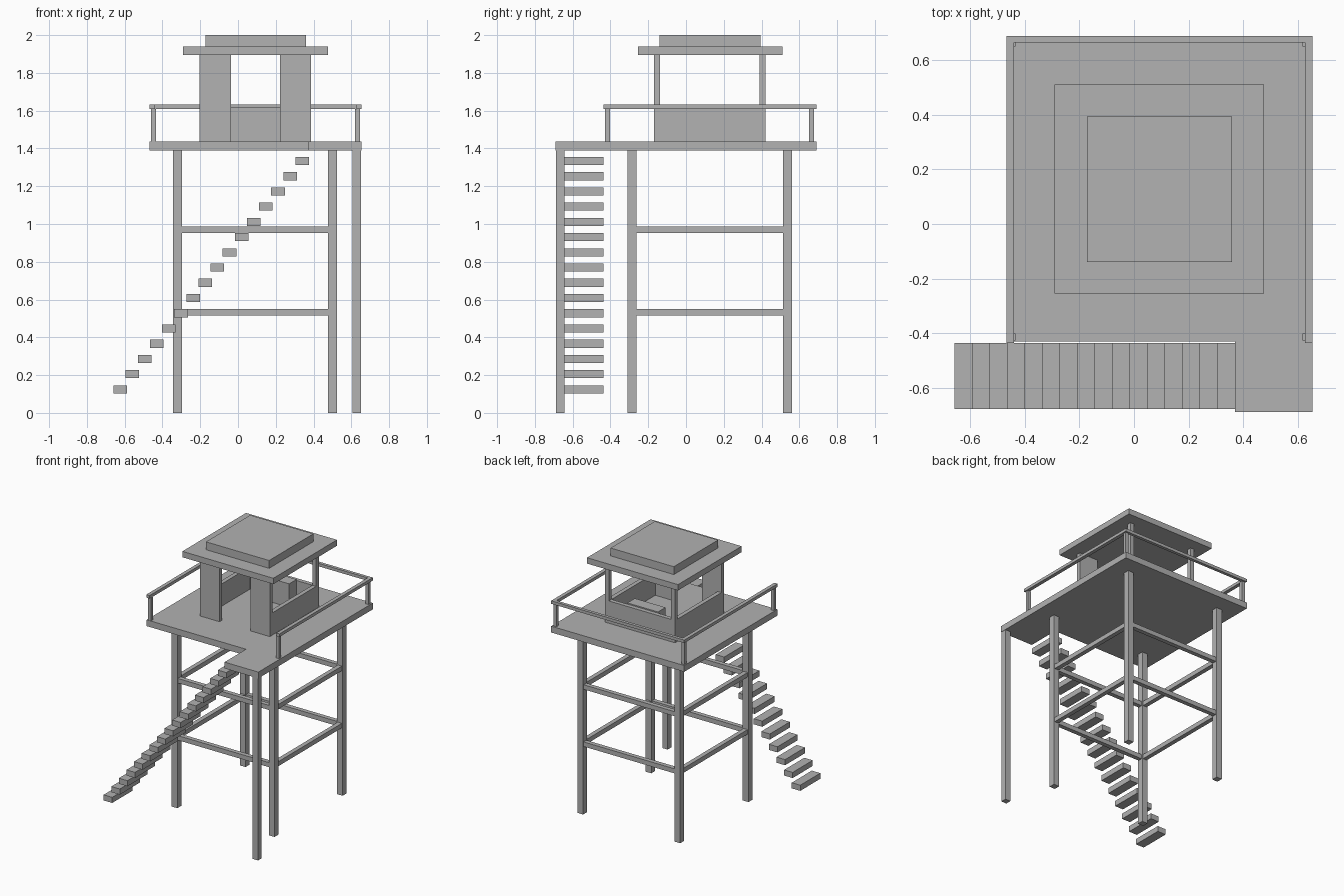
import bpy
import bmesh

cube = bpy.data.objects.get("Cube")
if cube:
    bpy.data.objects.remove(cube, do_unlink=True)

grey = bpy.data.materials.new("plain_grey")
grey.use_nodes = True
colour = (0.445, 0.445, 0.445, 1)
grey.diffuse_color = colour
grey.node_tree.nodes["Principled BSDF"].inputs["Base Color"].default_value = colour


def prism(name, outline, z0, z1):
    """Extrude a flat outline from z0 up to z1."""
    bm = bmesh.new()
    base = bm.faces.new([bm.verts.new((x, y, z0)) for x, y in outline])
    top = bmesh.ops.extrude_face_region(bm, geom=[base])["geom"]
    bmesh.ops.translate(bm, vec=(0, 0, z1 - z0),
                        verts=[v for v in top if isinstance(v, bmesh.types.BMVert)])
    bmesh.ops.recalc_face_normals(bm, faces=bm.faces)
    mesh = bpy.data.meshes.new(name)
    bm.to_mesh(mesh)
    bm.free()
    mesh.materials.append(grey)
    obj = bpy.data.objects.new(name, mesh)
    bpy.context.collection.objects.link(obj)
    return obj


def box(name, x0, x1, y0, y1, z0, z1):
    return prism(name, [(x0, y0), (x1, y0), (x1, y1), (x0, y1)], z0, z1)


def post(name, x, y, width, z0, z1):
    h = width / 2
    return box(name, x - h, x + h, y - h, y + h, z0, z1)


DECK_LOW, DECK = 1.39, 1.438
LEFT, RIGHT, FRONT, BACK = -0.468, 0.655, -0.432, 0.69

# Deck with the landing in one corner
prism("deck", [(LEFT, FRONT), (0.37, FRONT), (0.37, -0.69), (RIGHT, -0.69),
               (RIGHT, BACK), (LEFT, BACK)], DECK_LOW, DECK)

# Legs
leg_x, leg_y, leg_w = (-0.32, 0.5), (-0.285, 0.537), 0.048
for x in leg_x:
    for y in leg_y:
        post("leg", x, y, leg_w, 0, DECK_LOW)
post("landing_leg", 0.629, -0.667, 0.045, 0, DECK_LOW)

# Horizontal braces on all four sides
half = leg_w / 2
for z in (0.516, 0.952):
    for y in leg_y:
        box("brace", leg_x[0] + half, leg_x[1] - half, y - 0.017, y + 0.017, z, z + 0.035)
    for x in leg_x:
        box("brace", x - 0.017, x + 0.017, leg_y[0] + half, leg_y[1] - half, z, z + 0.035)

# Floating stair treads
for i in range(16):
    x, z = -0.659 + i * 0.0642, 0.103 + i * 0.0806
    box("stair_tread", x, x + 0.072, -0.678, -0.436, z, z + 0.043)

# Railing, open at the front
RAIL_LOW, RAIL_TOP, RAIL_W = 1.609, 1.632, 0.028
for x in (-0.447, 0.632):
    for y in (-0.415, 0.664):
        post("railing_post", x, y, 0.026, DECK, RAIL_LOW)
box("side_rail", LEFT, LEFT + RAIL_W, -0.436, BACK, RAIL_LOW, RAIL_TOP)
box("side_rail", RIGHT - RAIL_W, RIGHT, -0.436, BACK, RAIL_LOW, RAIL_TOP)
box("back_rail", LEFT + RAIL_W, RIGHT - RAIL_W, BACK - 0.024, BACK, RAIL_LOW, RAIL_TOP)

# Cabin: tall front panels, low walls and rear corner posts
X0, X1, Y0, Y1, T = -0.203, 0.387, -0.169, 0.422, 0.032
SILL, EAVE = 1.608, 1.895
box("front_panel", X0, -0.037, Y0, Y0 + T, DECK, EAVE)
box("front_panel", 0.222, X1, Y0, Y0 + T, DECK, EAVE)
for x in (X0, X1 - T):
    box("side_wall", x, x + T, Y0 + T, Y1 - T, DECK, SILL)
    box("corner_post", x, x + T, Y1 - T, Y1, SILL, EAVE)
box("back_wall", X0, X1, Y1 - T, Y1, DECK, SILL)

# Desk inside, against the back wall
box("desk", -0.037, 0.222, 0.3, Y1 - T, DECK, 1.617)

# Two-tier roof
box("roof", -0.291, 0.477, -0.255, 0.512, EAVE, 1.94)
box("roof_cap", -0.173, 0.36, -0.139, 0.394, 1.94, 2.0)
